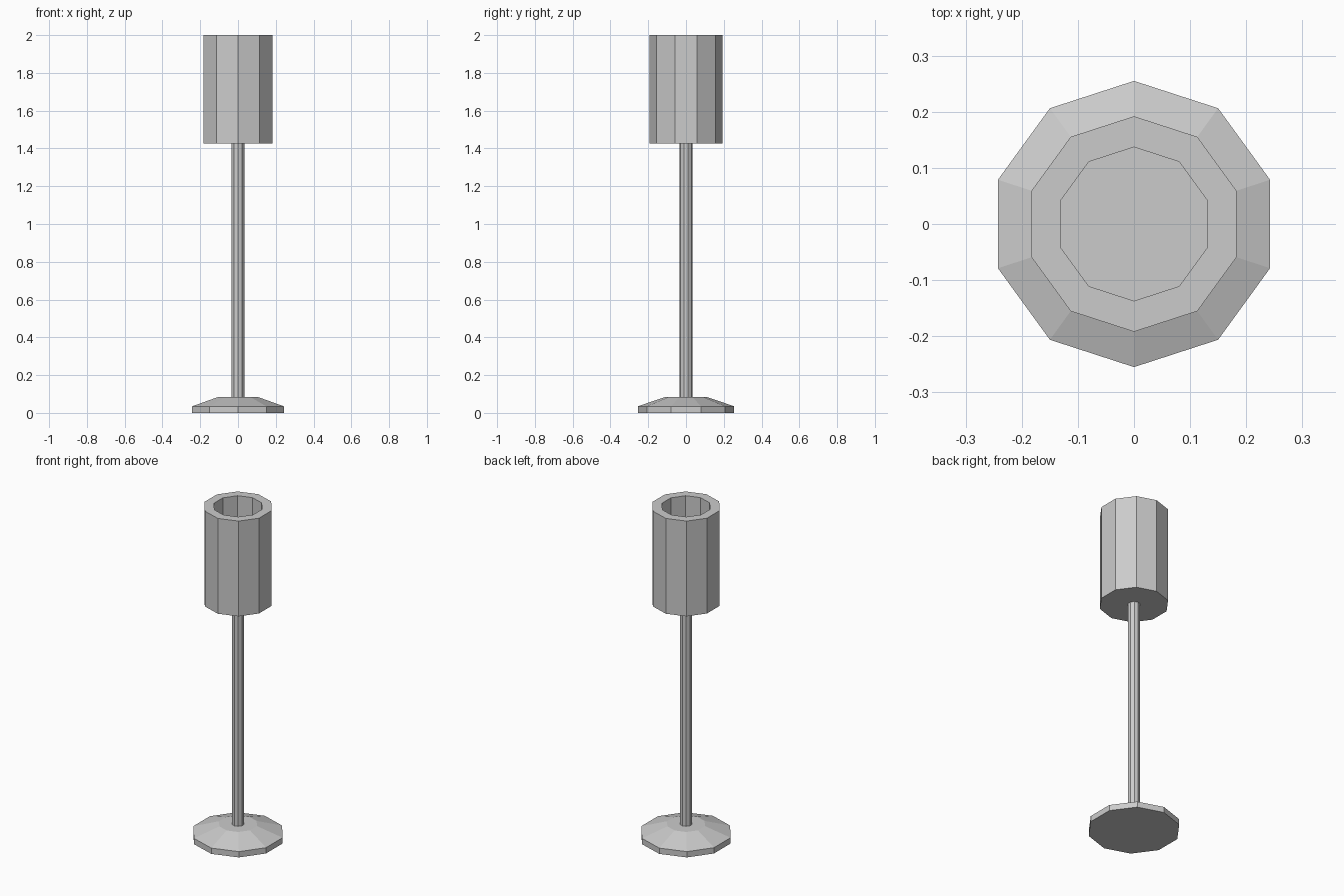
import bpy, bmesh
from math import sin, cos, pi

if "Cube" in bpy.data.objects:
    bpy.data.objects.remove(bpy.data.objects["Cube"])

SIDES = 10


def lathe(name, profile):
    """Spin a (radius, z) profile into a closed ten-sided solid, capped at both ends."""
    bm = bmesh.new()
    rings = [[bm.verts.new((r * sin(2 * pi * i / SIDES), r * cos(2 * pi * i / SIDES), z))
              for i in range(SIDES)] for r, z in profile]
    for a, b in zip(rings, rings[1:]):
        for i in range(SIDES):
            j = (i + 1) % SIDES
            bm.faces.new((a[i], a[j], b[j], b[i]))
    bm.faces.new(rings[0])
    bm.faces.new(rings[-1])
    bmesh.ops.recalc_face_normals(bm, faces=bm.faces)
    mesh = bpy.data.meshes.new(name)
    bm.to_mesh(mesh)
    bm.free()
    obj = bpy.data.objects.new(name, mesh)
    bpy.context.collection.objects.link(obj)
    return obj


# Foot: short rim with a sloped top
lathe("base", [(0.255, 0), (0.255, 0.035), (0.108, 0.085)])

# Slim upright
lathe("pole", [(0.035, 0.08), (0.035, 1.43)])

# Thick-walled shade, open at the top and closed below
lathe("shade", [(0.192, 1.425), (0.192, 2.0), (0.137, 2.0), (0.137, 1.48)])
